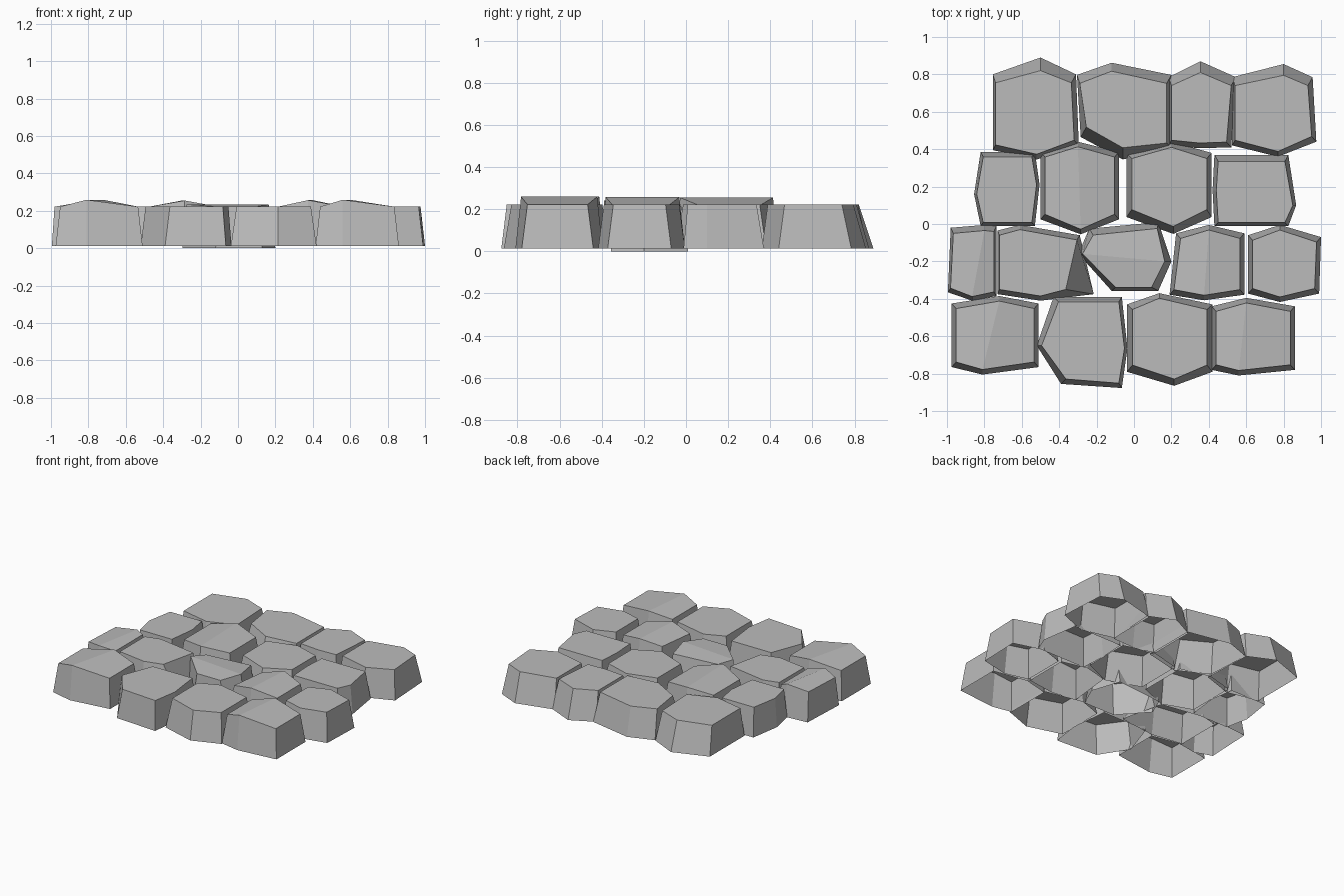
import bpy
import bmesh

cube = bpy.data.objects.get("Cube")
if cube:
    bpy.data.objects.remove(cube, do_unlink=True)

stone_grey = bpy.data.materials.new("stone_grey")
stone_grey.use_nodes = True
grey = (0.5, 0.5, 0.5, 1)
stone_grey.diffuse_color = grey
stone_grey.node_tree.nodes["Principled BSDF"].inputs["Base Color"].default_value = grey

GROUND, TOP = 0.012, 0.222
FRONT_BACK, SIDES = "front_back", "sides"


def stone(name, left, right, front, back, first, second, points=FRONT_BACK,
          crown=0.0, inset=(0.024, 0.024, 0.027, 0.027), nudge=None,
          top_nudge=None, ground=GROUND):
    """Six-sided open-bottomed paver: a box outline plus two opposite peaks.
    Each peak is (position along its edge, bulge past the edge)."""
    nudge, top_nudge = nudge or {}, top_nudge or {}
    corners = {
        "front_left": (left, front, 1, 1), "front_right": (right, front, -1, 1),
        "back_right": (right, back, -1, -1), "back_left": (left, back, 1, -1),
    }
    # Order the ring so that the two peaks are entries 1 and 4
    if points == FRONT_BACK:
        peaks = {"peak_one": (first[0], front - first[1], 0, 1),
                 "peak_two": (second[0], back + second[1], 0, -1)}
        order = ("front_left", "peak_one", "front_right",
                 "back_right", "peak_two", "back_left")
    else:
        peaks = {"peak_one": (left - first[1], first[0], 1, 0),
                 "peak_two": (right + second[1], second[0], -1, 0)}
        order = ("back_left", "peak_one", "front_left",
                 "front_right", "peak_two", "back_right")
    corners.update(peaks)

    bm = bmesh.new()
    base, top = [], []
    for key in order:
        x, y, sx, sy = corners[key]
        dx, dy = nudge.get(key, (0, 0))
        x, y = x + dx, y + dy
        base.append(bm.verts.new((x, y, ground)))
        # Pull the top ring inwards to slope the walls
        tx, ty = top_nudge.get(key, (0, 0))
        in_x = inset[0] if sx > 0 else inset[1]
        in_y = inset[2] if sy > 0 else inset[3]
        z = TOP + (crown if key in peaks else 0)
        top.append(bm.verts.new((x + sx * in_x + tx, y + sy * in_y + ty, z)))
    for i in range(len(base)):
        j = (i + 1) % len(base)
        bm.faces.new((base[i], base[j], top[j], top[i]))
    # Top is two panels meeting on the ridge between the peaks
    bm.faces.new((top[0], top[1], top[4], top[5]))
    bm.faces.new((top[1], top[2], top[3], top[4]))

    mesh = bpy.data.meshes.new(name)
    bm.to_mesh(mesh)
    bm.free()
    mesh.materials.append(stone_grey)
    bpy.context.collection.objects.link(bpy.data.objects.new(name, mesh))


# Back row
steep_back = (0.015, 0.025, 0.028, 0.045)
stone("back_stone_a", -.755, -.31, .395, .80, (-.52, .05), (-.50, .09),
      inset=steep_back, nudge={"front_right": (.015, .025)},
      top_nudge={"peak_two": (0, -.025)})
stone("back_stone_b", -.305, .20, .405, .797, (-.06, .06), (-.12, .065),
      inset=steep_back, nudge={"front_left": (.02, .06)},
      top_nudge={"front_left": (.015, .025), "peak_one": (0, .035)})
stone("back_stone_c", .185, .545, .42, .785, (.35, .015), (.355, .085),
      inset=steep_back, nudge={"front_right": (-.025, -.01)},
      top_nudge={"peak_two": (0, -.015)})
stone("back_stone_d", .525, .955, .42, .785, (.77, .06), (.80, .07),
      inset=steep_back, nudge={"front_right": (.02, .02)},
      top_nudge={"peak_two": (0, -.015)})

# Second row from the back
stone("upper_stone_a", -.82, -.53, -.01, .385, (.16, .035), (.21, .025), SIDES,
      inset=(.014, .016, .018, .026))
stone("upper_stone_b", -.50, -.08, .025, .385, (-.285, .08), (-.30, .055),
      crown=.033)
stone("upper_stone_c", -.04, .415, .037, .38, (.21, .09), (.20, .06),
      inset=(.028, .026, .04, .03))
stone("upper_stone_d", .43, .825, -.012, .37, (.18, .01), (.10, .042), SIDES,
      inset=(.02, .018, .02, .035))

# Second row from the front
stone("lower_stone_a", -.995, -.735, -.385, -.01, (-.865, .025), (-.80, .005),
      crown=.02, inset=(.014, .014, .022, .03),
      nudge={"back_left": (.015, -.01), "front_left": (0, .02)})
stone("lower_stone_b", -.73, -.26, -.375, -.035, (-.50, .035), (-.61, .03),
      inset=(.01, .015, .025, .025),
      nudge={"back_right": (-.03, -.025), "front_right": (.045, 0)},
      top_nudge={"front_right": (-.135, 0)})
stone("lower_stone_c", -.24, .13, -.357, -.025, (-.16, .057), (-.20, .07), SIDES,
      crown=.012, inset=(.022, .036, .018, .034), ground=0.0,
      nudge={"front_left": (.12, 0), "back_right": (0, .035)},
      top_nudge={"back_right": (.03, 0)})
stone("lower_stone_d", .205, .59, -.378, -.05, (.375, .03), (.40, .045),
      crown=.035, nudge={"front_left": (-.015, 0), "back_left": (.02, 0)})
stone("lower_stone_e", .61, .99, -.372, -.06, (.78, .045), (.78, .055),
      nudge={"back_right": (.01, -.01)})

# Front row
stone("front_stone_a", -.975, -.51, -.765, -.425, (-.81, .04), (-.72, .04),
      crown=.037)
stone("front_stone_b", -.43, -.065, -.865, -.39, (-.65, .09), (-.665, .03), SIDES,
      inset=(.026, .016, .026, .026),
      nudge={"front_left": (.04, .01), "front_right": (0, -.012)})
stone("front_stone_c", -.038, .42, -.79, -.43, (.215, .075), (.135, .06),
      inset=(.03, .03, .036, .027))
stone("front_stone_d", .415, .86, -.78, -.44, (.56, .03), (.60, .045),
      crown=.037)
